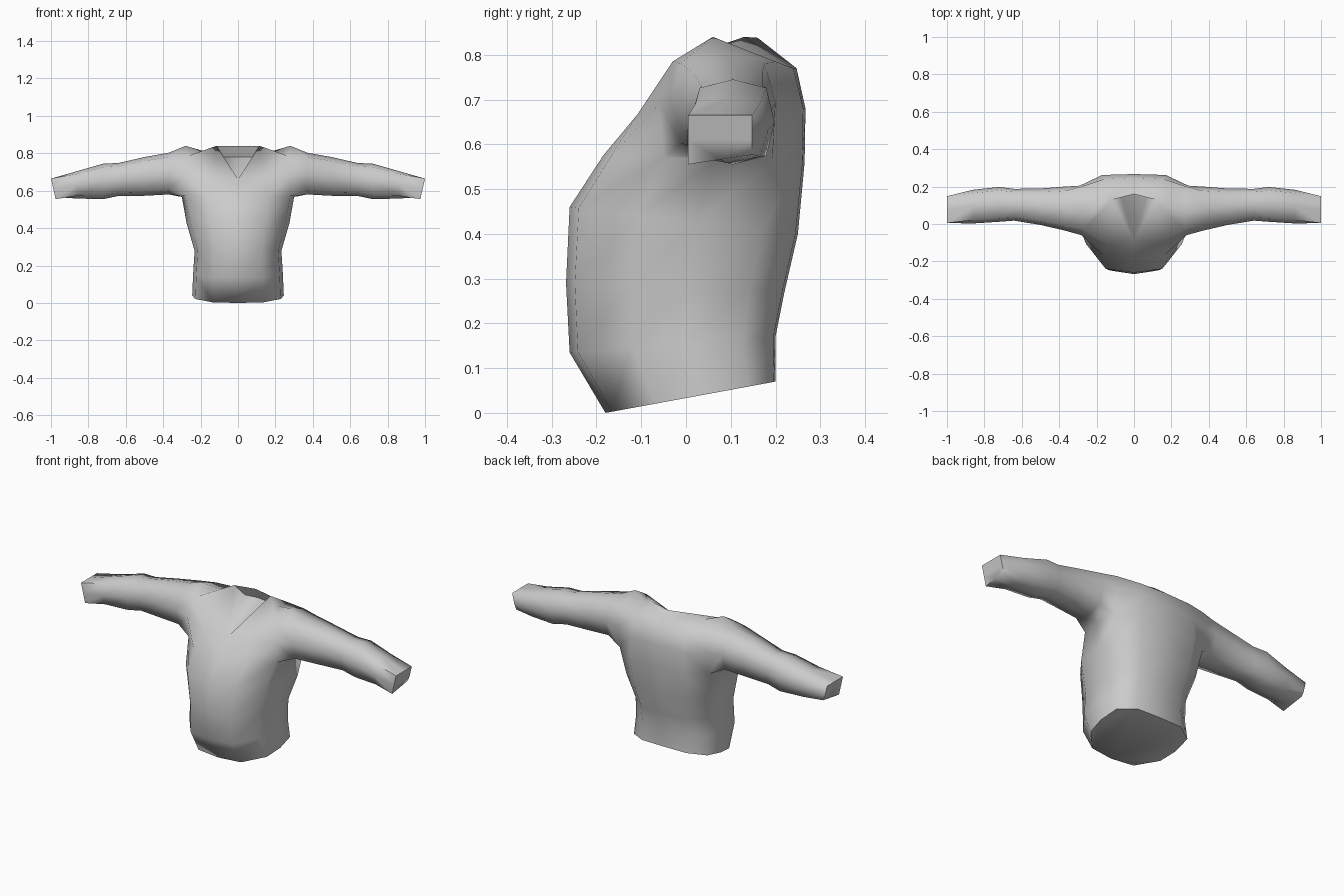
import bpy, bmesh, math

if "Cube" in bpy.data.objects:
    bpy.data.objects.remove(bpy.data.objects["Cube"])

grey = bpy.data.materials.new("knit_grey")
grey.diffuse_color = (0.6, 0.6, 0.6, 1)
grey.use_nodes = True
grey.node_tree.nodes["Principled BSDF"].inputs["Base Color"].default_value = grey.diffuse_color

bm = bmesh.new()


def v(x, y, z):
    return bm.verts.new((x, y, z))


def face(*verts):
    return bm.faces.new(verts)


# half cross-section of the torso: (share of width, share of depth), front to back
SECTION = [(0, 0), (0.55, 0.04), (0.93, 0.3), (1, 0.56), (0.95, 0.84), (0.58, 0.99), (0, 1)]


def torso_ring(yf, zf, yb, zb, w):
    return [v(w * a, yf + (yb - yf) * t, zf + (zb - zf) * t) for a, t in SECTION]


# torso from hem to armpit: front y, front z, back y, back z, half width
rings = [torso_ring(*r) for r in [
    (-0.18, 0.0, 0.20, 0.07, 0.245),
    (-0.26, 0.135, 0.20, 0.17, 0.24),
    (-0.268, 0.29, 0.22, 0.27, 0.232),
    (-0.26, 0.46, 0.25, 0.40, 0.275),
    (-0.185, 0.575, 0.265, 0.56, 0.30)]]
face(*reversed(rings[0]))

# chest ring, with the bottom of the neckline at its front
chest = [v(*p) for p in [(0, -0.09, 0.66), (0.14, -0.11, 0.665), (0.28, -0.06, 0.69),
                         (0.3, 0.06, 0.69), (0.29, 0.205, 0.69), (0.17, 0.262, 0.68),
                         (0, 0.267, 0.68)]]
for lo, hi in zip(rings, rings[1:]):
    for i in range(6):
        face(lo[i], lo[i + 1], hi[i + 1], hi[i])
armpit = rings[-1]
for i in (0, 1, 4, 5):
    face(armpit[i], armpit[i + 1], chest[i + 1], chest[i])
bm.verts.remove(chest[3])

# shoulder, collar and upper back
collar = v(0.115, 0.13, 0.84)
collar_back = v(0, 0.16, 0.838)
sh_front, sh_top, sh_back = v(0.27, -0.03, 0.785), v(0.28, 0.06, 0.84), v(0.28, 0.2, 0.785)
dip = v(0.185, 0.1, 0.812)
back_side, back_mid = v(0.16, 0.24, 0.77), v(0, 0.247, 0.77)
face(chest[0], chest[1], collar)
face(chest[1], chest[2], sh_front, collar)
face(chest[4], chest[5], back_side, sh_back)
face(chest[5], chest[6], back_mid, back_side)
face(collar, sh_front, dip)
face(sh_front, sh_top, dip)
face(sh_top, sh_back, dip)
face(sh_back, back_side, dip)
face(dip, back_side, collar)
face(collar, back_side, back_mid, collar_back)

# recessed neck opening
inner, inner_mid = v(0.075, 0.17, 0.78), v(0, 0.18, 0.78)
face(chest[0], collar, inner)
face(chest[0], inner, inner_mid)
face(collar, collar_back, inner_mid, inner)

# sleeve grown from the shoulder hole: x, front y, back y, bottom z, top z
loop = [armpit[2], armpit[3], armpit[4], chest[4], sh_back, sh_top, sh_front, chest[2]]
for x, yf, yb, zb, zt in [(0.37, -0.035, 0.2, 0.58, 0.803), (0.5, -0.005, 0.19, 0.573, 0.78),
                          (0.64, 0.018, 0.188, 0.572, 0.748), (0.72, 0.012, 0.198, 0.555, 0.745),
                          (0.86, 0.003, 0.183, 0.558, 0.705), (1.0, 0.005, 0.148, 0.555, 0.665)]:
    end = x == 1.0
    k = 0 if end else 0.1
    iy, iz = (yb - yf) * k, (zt - zb) * k
    ym, zm = (yf + yb) / 2, (zb + zt) / 2
    xb = x - 0.025 if end else x            # cuff leans in at the bottom
    lift = 0.022 if end else 0
    new = [v(xb, yf + iy, zb + iz), v(xb, ym, zb + lift / 2), v(xb, yb - iy, zb + iz + lift),
           v((x + xb) / 2, yb, zm), v(x, yb - iy, zt - iz), v(x, ym, zt),
           v(x, yf + iy, zt - iz), v((x + xb) / 2, yf, zm)]
    for i in range(8):
        j = (i + 1) % 8
        face(loop[i], loop[j], new[j], new[i])
    loop = new
face(*loop)

# mirror to the other side and weld on the centre line
geom = bm.verts[:] + bm.edges[:] + bm.faces[:]
bmesh.ops.mirror(bm, geom=geom, axis='X', merge_dist=0.0005)
bmesh.ops.remove_doubles(bm, verts=bm.verts, dist=0.0005)
bmesh.ops.recalc_face_normals(bm, faces=bm.faces)

mesh = bpy.data.meshes.new("sweater")
bm.to_mesh(mesh)
bm.free()
mesh.materials.append(grey)
sweater = bpy.data.objects.new("sweater", mesh)
bpy.context.collection.objects.link(sweater)
bpy.context.view_layer.objects.active = sweater
sweater.select_set(True)
bpy.ops.object.shade_smooth_by_angle(angle=math.radians(75))
